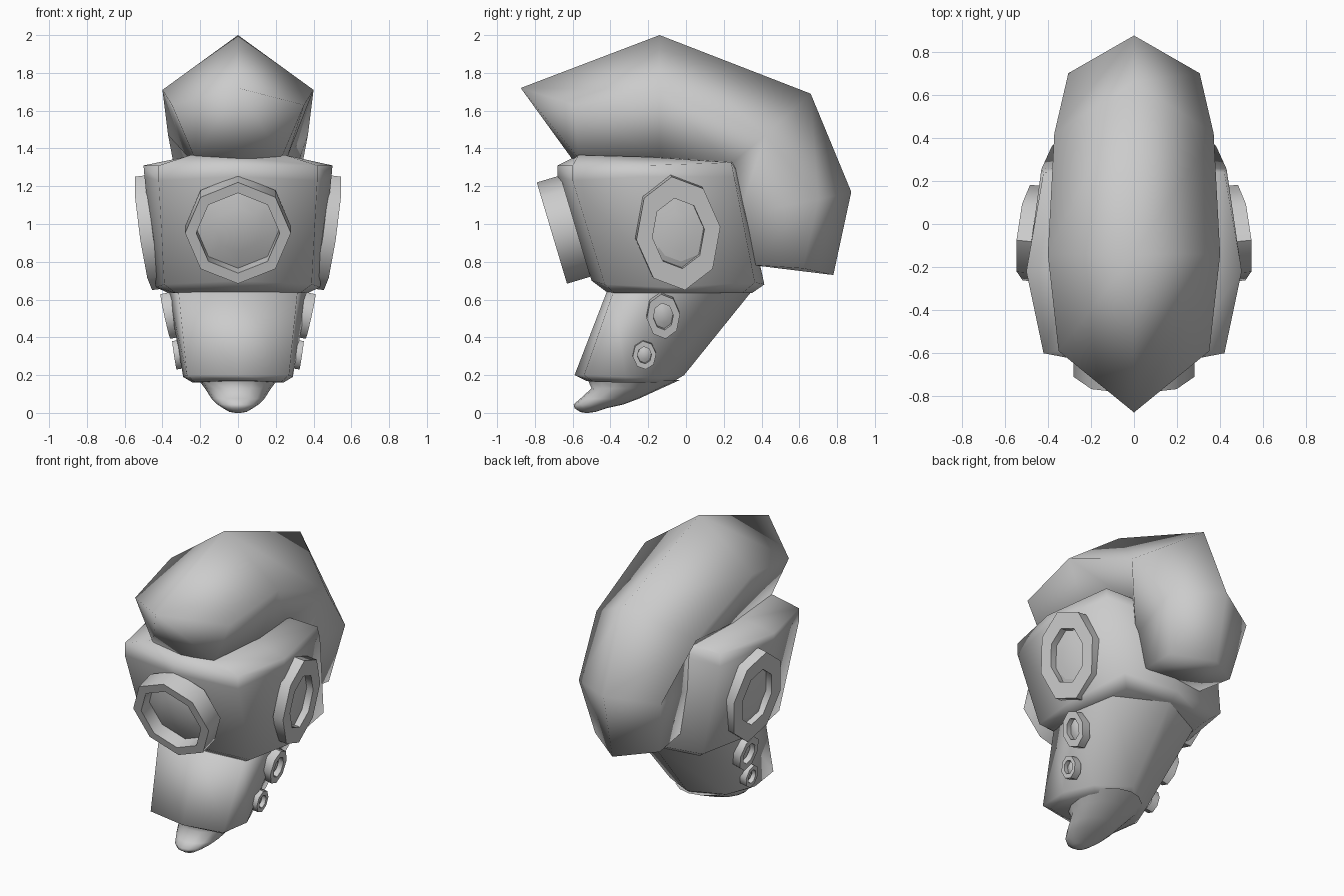
import bpy, bmesh, math
from mathutils import Vector

if "Cube" in bpy.data.objects:
    bpy.data.objects.remove(bpy.data.objects["Cube"])

grey = bpy.data.materials.new("light_grey")
grey.diffuse_color = (0.6, 0.6, 0.6, 1)
grey.use_nodes = True
grey.node_tree.nodes["Principled BSDF"].inputs["Base Color"].default_value = grey.diffuse_color


def make(name, verts, faces, angle):
    """Mesh object with outward normals and smooth shading below an angle."""
    me = bpy.data.meshes.new(name)
    me.from_pydata(verts, [], faces)
    bm = bmesh.new()
    bm.from_mesh(me)
    bmesh.ops.recalc_face_normals(bm, faces=bm.faces)
    bm.to_mesh(me)
    bm.free()
    me.materials.append(grey)
    ob = bpy.data.objects.new(name, me)
    bpy.context.collection.objects.link(ob)
    bpy.ops.object.select_all(action='DESELECT')
    bpy.context.view_layer.objects.active = ob
    ob.select_set(True)
    bpy.ops.object.shade_smooth_by_angle(angle=math.radians(angle))
    return ob


def loft(name, halves, angle):
    """Skin rings; each half ring runs from centre line to centre line and is mirrored."""
    verts, faces = [], []
    n = 2 * len(halves[0]) - 2
    for half in halves:
        verts += half + [(-x, y, z) for x, y, z in half[-2:0:-1]]
    for r in range(len(halves) - 1):
        for i in range(n):
            j = (i + 1) % n
            faces.append((r * n + i, r * n + j, (r + 1) * n + j, (r + 1) * n + i))
    for base in (0, (len(halves) - 1) * n):
        faces += [(base, base + i, base + i + 1) for i in range(1, n - 1)]
    return make(name, verts, faces, angle)


def frame(name, c, u, v, n, depth, inner, edge, bulge, sides=8):
    """Flat ring with a domed lens: u and v are its radii, n points outward."""
    c, u, v, n = (Vector(a) for a in (c, u, v, n))

    def loop(k, d):
        return [c + k * (u * math.cos(a) + v * math.sin(a)) - n * d
                for a in (math.tau * i / sides for i in range(sides))]

    def skin(r, s):
        return [(r * sides + i, r * sides + (i + 1) % sides,
                 s * sides + (i + 1) % sides, s * sides + i) for i in range(sides)]

    ring = loop(1, 0) + loop(1, depth) + loop(inner, depth) + loop(inner, 0)
    make(name, ring, sum((skin(r, (r + 1) % 4) for r in range(4)), []), 50)
    # Domed lens inside the ring
    dome = loop(inner, edge) + loop(inner * .55, edge - bulge * .75) + [c - n * (edge - bulge)]
    top = [(sides + i, sides + (i + 1) % sides, 2 * sides) for i in range(sides)]
    lens = make(name + "_lens", dome, skin(0, 1) + top, 70)
    if lens.data.polygons[0].normal.dot(n) < 0:
        lens.data.flip_normals()


# Crest of hair: ridge, side, lower edge, underside centre for each station
loft("hair_crest", [
    [(0, -.875, 1.72), (.35, -.59, 1.63), (.23, -.57, 1.35), (0, -.60, 1.34)],
    [(0, -.14, 2.0), (.40, -.14, 1.71), (.26, -.14, 1.35), (0, -.14, 1.33)],
    [(0, .66, 1.69), (.37, .42, 1.47), (.20, .23, 1.31), (0, .20, 1.30)],
    [(0, .875, 1.17), (.305, .70, 1.13), (.22, .28, 1.05), (0, .26, 1.05)],
    [(0, .78, .73), (.24, .62, .765), (.21, .33, .785), (0, .32, .79)],
], 180)

# Head block with a bevelled rim at top and bottom
loft("head", [
    [(0, -.59, 1.355), (.25, -.57, 1.365), (.28, -.2, 1.355), (.25, .24, 1.33), (0, .24, 1.33)],
    [(0, -.68, 1.31), (.42, -.60, 1.31), (.50, -.22, 1.31), (.42, .24, 1.325), (0, .26, 1.31)],
    [(0, -.68, 1.25), (.42, -.60, 1.23), (.495, -.22, 1.25), (.43, .255, 1.25), (0, .29, 1.25)],
    [(0, -.50, .70), (.39, -.43, .68), (.435, -.10, .665), (.38, .365, .69), (0, .415, .68)],
    [(0, -.42, .64), (.33, -.38, .635), (.37, -.10, .635), (.31, .30, .635), (0, .35, .635)],
], 100)

# Tapered jaw
loft("jaw", [
    [(0, -.42, .64), (.315, -.385, .64), (.37, -.10, .64), (.32, .18, .64), (0, .345, .64)],
    [(0, -.59, .20), (.27, -.54, .20), (.29, -.32, .19), (.21, -.13, .185), (0, -.01, .20)],
    [(0, -.53, .17), (.23, -.49, .165), (.24, -.32, .16), (.17, -.16, .16), (0, -.06, .17)],
], 85)

# Rounded chin tuft: half ellipses of (front y, back y, half width, z)
chin = []
for y0, y1, w, z in ((-.52, -.03, .21, .175), (-.50, -.13, .175, .13), (-.56, -.25, .14, .075),
                     (-.595, -.33, .11, .045), (-.59, -.42, .08, .025), (-.56, -.48, .045, .005),
                     (-.535, -.515, .015, 0)):
    chin.append([(w * math.sin(math.pi * i / 8) if 0 < i < 8 else 0,
                  (y0 + y1) / 2 - (y1 - y0) / 2 * math.cos(math.pi * i / 8), z)
                 for i in range(9)])
loft("chin_tuft", chin, 80)

# Front goggle frame, tilted downward
frame("front_goggle", (0, -.71, .952), (0, -.08, .268), (.28, 0, 0), (0, -.958, -.286),
      .13, .79, .09, .04)

# Side frames: centre, radii in y and z, slopes along y and z, twist, depth, inner ratio, lens
for name, (x, y, z), ry, rz, sy, sz, t, d, k, edge, bulge in (
        ("ear_frame", (.5, -.04, .95), .222, .30, -.10, .14, .035, .07, .62, .045, .015),
        ("large_cheek_ring", (.385, -.12, .51), .088, .118, -.05, .22, .012, .06, .60, .035, .015),
        ("small_cheek_ring", (.337, -.22, .305), .062, .075, -.03, .15, .008, .05, .60, .03, .012)):
    for side, s in (("right", 1), ("left", -1)):
        u = (s * (-t * sy + rz * sz), -t, rz)
        v = (s * (ry * sy + t * sz), ry, t)
        n = Vector((s, -sy, -sz)).normalized()
        frame(f"{side}_{name}", (s * x, y, z), u, v, n, d, k, edge, bulge)
